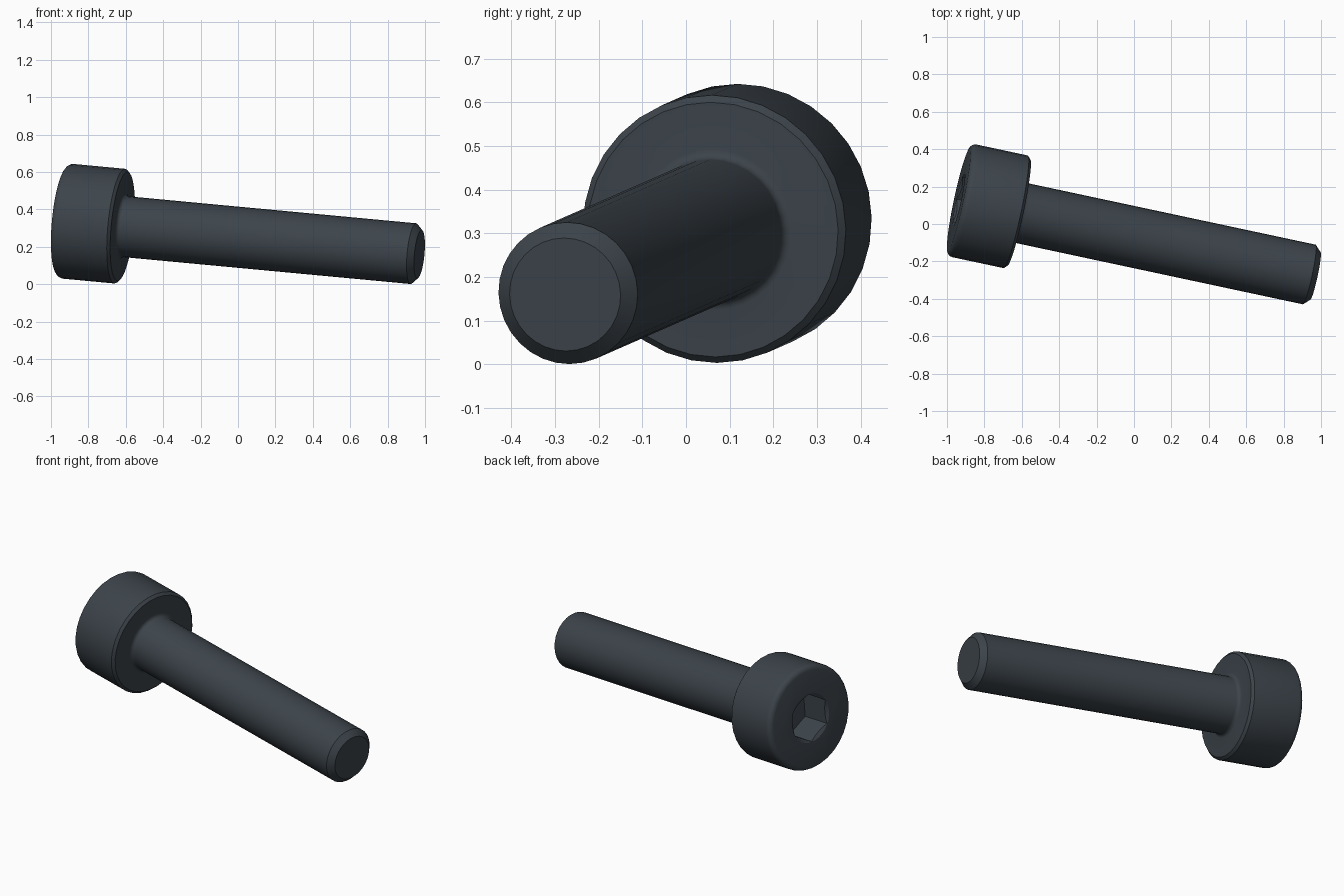
import bpy, bmesh
from math import cos, sin, pi, radians
from mathutils import Matrix, Vector

cube = bpy.data.objects.get("Cube")
if cube:
    bpy.data.objects.remove(cube, do_unlink=True)

# Sizes along the bolt axis, measured from the tip
LENGTH, SHANK = 1.958, 1.63
SHANK_R, HEAD_R = 0.163, 0.308
CHAMFER, FILLET, ROUND = 0.033, 0.022, 0.03
SIDES = 32

steel = bpy.data.materials.new("dark steel")
steel.use_nodes = True
colour = (0.045, 0.057, 0.069, 1)
steel.diffuse_color = colour
steel.node_tree.nodes["Principled BSDF"].inputs["Base Color"].default_value = colour

# Frame of the tilted bolt: z runs from tip to head, x points nearly upward
axis = Vector((-0.974, 0.208, 0.0912)).normalized()
up = (Vector((0, 0, 1)) - axis * axis.z).normalized()
frame = Matrix((up, axis.cross(up), axis)).transposed().to_4x4()
frame.translation = (0.97, -0.277, 0.16)


def arc(r, z, radius, start, end, steps=4):
    """Profile points of a rounded corner."""
    angles = [radians(start + (end - start) * i / steps) for i in range(steps + 1)]
    return [(r + radius * cos(a), z + radius * sin(a)) for a in angles]


def lathe(name, profile, sides):
    """Closed solid of revolution about the bolt axis."""
    bm = bmesh.new()
    rings = [[bm.verts.new((r * cos(2 * pi * i / sides), r * sin(2 * pi * i / sides), z))
              for i in range(sides)] for r, z in profile]
    for a, b in zip(rings, rings[1:]):
        for i in range(sides):
            j = (i + 1) % sides
            bm.faces.new((a[i], a[j], b[j], b[i]))
    bm.faces.new(rings[0][::-1])
    bm.faces.new(rings[-1])
    mesh = bpy.data.meshes.new(name)
    bm.to_mesh(mesh)
    bm.free()
    mesh.materials.append(steel)
    obj = bpy.data.objects.new(name, mesh)
    obj.matrix_world = frame
    bpy.context.collection.objects.link(obj)
    return obj


# Bolt body: chamfered tip, shank, fillet under the head, rounded head
profile = [(SHANK_R - CHAMFER, 0), (SHANK_R, CHAMFER)]
profile += arc(SHANK_R + FILLET, SHANK - FILLET, FILLET, 180, 90)
profile += [(HEAD_R - 0.015, SHANK), (HEAD_R, SHANK + 0.015)]
profile += arc(HEAD_R - ROUND, LENGTH - ROUND, ROUND, 0, 90)
bolt = lathe("socket_head_bolt", profile, SIDES)

# Hexagonal socket and its conical mouth
hexagon = lathe("hex_cutter", [(0.141, LENGTH - 0.18), (0.141, LENGTH + 0.1)], 6)
mouth = lathe("mouth_cutter", [(0.105, LENGTH - 0.022), (0.143, LENGTH),
                               (0.16, LENGTH + 0.01)], SIDES)
bpy.context.view_layer.objects.active = bolt
bolt.select_set(True)
for cutter in (hexagon, mouth):
    cutter.hide_render = True
    cut = bolt.modifiers.new("socket", 'BOOLEAN')
    cut.operation = 'DIFFERENCE'
    cut.solver = 'EXACT'
    cut.object = cutter
    bpy.ops.object.modifier_apply(modifier=cut.name)
    bpy.data.objects.remove(cutter, do_unlink=True)

bpy.ops.object.shade_smooth_by_angle(angle=radians(30))
